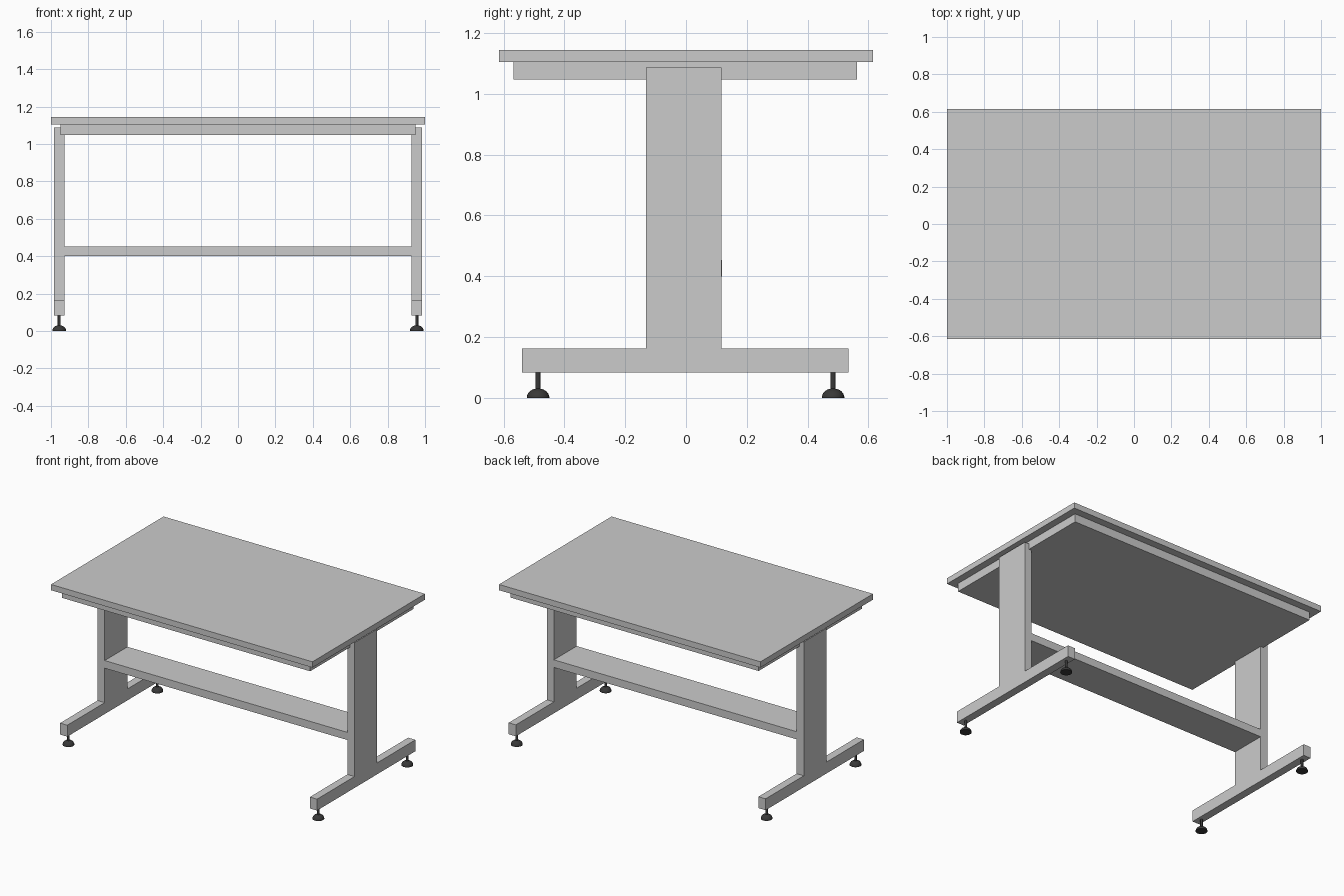
import bpy, bmesh, math

if "Cube" in bpy.data.objects:
    bpy.data.objects.remove(bpy.data.objects["Cube"])

dark = bpy.data.materials.new("dark_rubber")
dark.diffuse_color = (0.04, 0.04, 0.04, 1)
dark.use_nodes = True
dark.node_tree.nodes["Principled BSDF"].inputs["Base Color"].default_value = dark.diffuse_color


def link(name, bm):
    bmesh.ops.recalc_face_normals(bm, faces=bm.faces)
    mesh = bpy.data.meshes.new(name)
    bm.to_mesh(mesh)
    bm.free()
    obj = bpy.data.objects.new(name, mesh)
    bpy.context.collection.objects.link(obj)
    return obj


def box(name, x, y, z):
    bm = bmesh.new()
    bmesh.ops.create_cube(bm, size=1)
    for v in bm.verts:
        v.co = [(a + b) / 2 + c * (b - a) for (a, b), c in zip((x, y, z), v.co)]
    return link(name, bm)


def extrude_x(name, profile, x0, x1):
    bm = bmesh.new()
    face = bm.faces.new([bm.verts.new((x0, y, z)) for y, z in profile])
    ext = bmesh.ops.extrude_face_region(bm, geom=[face])
    verts = [g for g in ext["geom"] if isinstance(g, bmesh.types.BMVert)]
    bmesh.ops.translate(bm, verts=verts, vec=(x1 - x0, 0, 0))
    return link(name, bm)


def lathe(name, profile, steps=24):
    bm = bmesh.new()
    vs = [bm.verts.new((r, 0, z)) for r, z in profile]
    edges = [bm.edges.new(p) for p in zip(vs, vs[1:])]
    bmesh.ops.spin(bm, geom=vs + edges, cent=(0, 0, 0), axis=(0, 0, 1),
                   angle=2 * math.pi, steps=steps)
    bmesh.ops.remove_doubles(bm, verts=bm.verts, dist=1e-5)
    return link(name, bm)


# Table top, under panel and lower shelf
box("table_top", (-1, 1), (-0.615, 0.615), (1.105, 1.145))
box("under_panel", (-0.95, 0.95), (-0.568, 0.563), (1.048, 1.105))
box("lower_shelf", (-0.93, 0.93), (-0.131, 0.118), (0.40, 0.453))

# Inverted-T legs: upright and foot bar in one profile
leg_profile = [(-0.54, 0.083), (0.534, 0.083), (0.534, 0.162), (0.117, 0.162),
               (0.117, 1.087), (-0.131, 1.087), (-0.131, 0.162), (-0.54, 0.162)]
for side, s in (("left", -1), ("right", 1)):
    extrude_x(f"{side}_leg", leg_profile, s * 0.928, s * 0.983)

# Levelling feet: domed pad with a thin stem
foot_profile = [(0, 0), (0.037, 0), (0.037, 0.004), (0.034, 0.013), (0.028, 0.021),
                (0.019, 0.027), (0.008, 0.03), (0.008, 0.09), (0, 0.09)]
for side, x in (("left", -0.956), ("right", 0.956)):
    for end, y in (("front", -0.487), ("back", 0.484)):
        foot = lathe(f"{end}_{side}_levelling_foot", foot_profile)
        foot.location = (x, y, 0)
        foot.data.materials.append(dark)
        bpy.ops.object.select_all(action="DESELECT")
        bpy.context.view_layer.objects.active = foot
        foot.select_set(True)
        bpy.ops.object.shade_smooth_by_angle(angle=math.radians(35))
